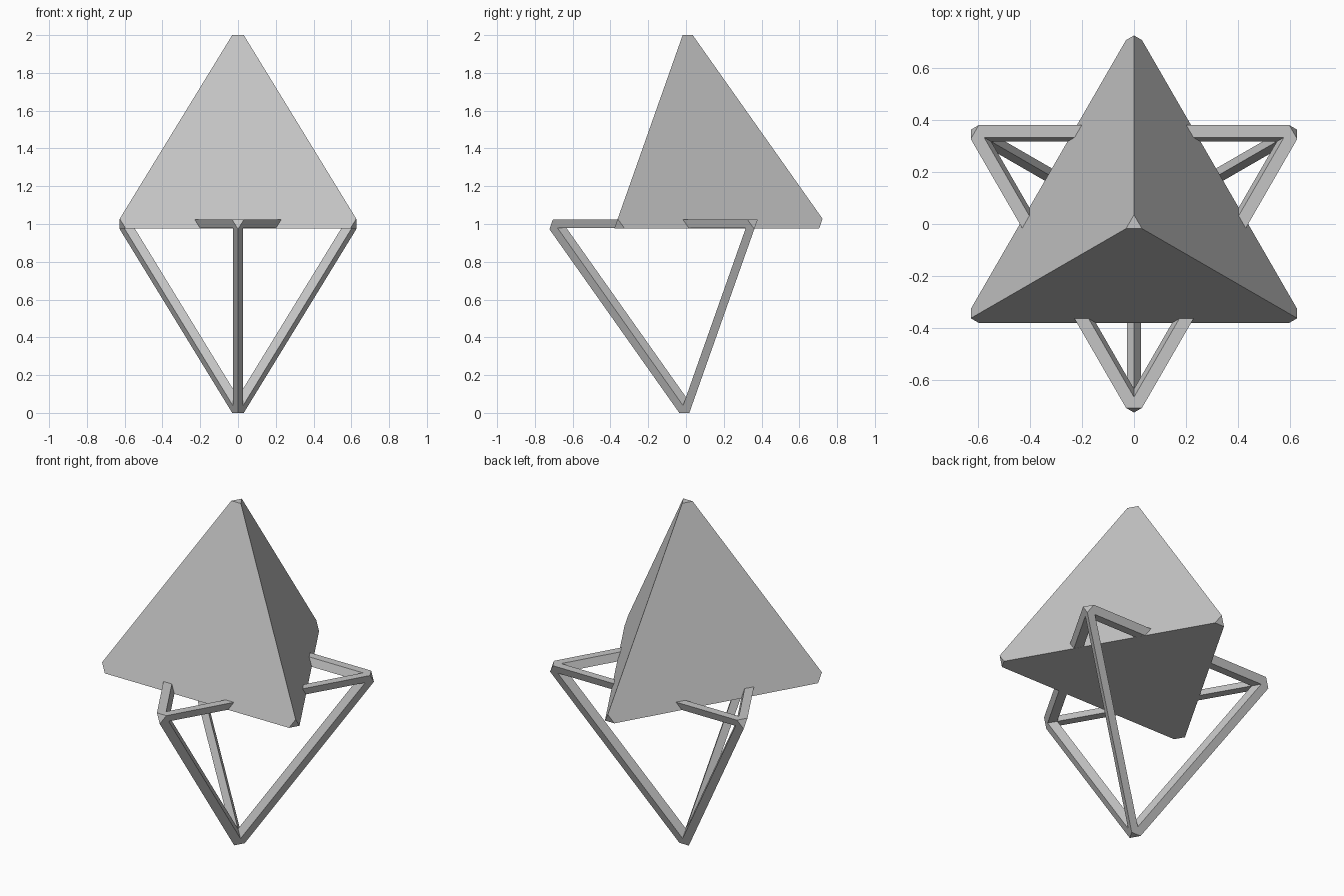
import bpy, bmesh
from itertools import combinations, permutations
from math import sin, cos, pi, sqrt
from mathutils import Vector

if "Cube" in bpy.data.objects:
    bpy.data.objects.remove(bpy.data.objects["Cube"], do_unlink=True)

BASE_Z = 0.9775      # underside of the solid pyramid
TIP = 0.05           # height cut off each sharp corner
WALL = 0.0445        # thickness of the frame bars
HEIGHT = 2 + TIP - BASE_Z
RADIUS = HEIGHT / sqrt(2)
CUT, BAR = TIP / HEIGHT, WALL / HEIGHT

grey = bpy.data.materials.new("plain_grey")
grey.use_nodes = True
grey.diffuse_color = (0.56, 0.56, 0.56, 1)
grey.node_tree.nodes["Principled BSDF"].inputs["Base Color"].default_value = (0.56, 0.56, 0.56, 1)

# Sharp tetrahedron corners, and the same turned upside down
upper = [Vector((RADIUS * cos(pi / 2 + k * 2 * pi / 3),
                 RADIUS * sin(pi / 2 + k * 2 * pi / 3), BASE_Z)) for k in range(3)]
upper.append(Vector((0, 0, BASE_Z + HEIGHT)))
lower = [Vector((0, 0, 2)) - v for v in upper]


def finish(name, bm):
    bmesh.ops.recalc_face_normals(bm, faces=bm.faces)
    mesh = bpy.data.meshes.new(name)
    bm.to_mesh(mesh)
    bm.free()
    mesh.materials.append(grey)
    bpy.context.collection.objects.link(bpy.data.objects.new(name, mesh))


# Solid pyramid with blunted corners
bm = bmesh.new()
for i, j in permutations(range(4), 2):
    bm.verts.new(upper[i].lerp(upper[j], CUT))
bmesh.ops.convex_hull(bm, input=bm.verts)
bmesh.ops.dissolve_limit(bm, angle_limit=0.01, verts=bm.verts, edges=bm.edges)
finish("solid_pyramid", bm)

# Open frame pyramid: blunted tips, pierced outer faces and inner bar walls
bm = bmesh.new()
tip = {(i, j): bm.verts.new(lower[i].lerp(lower[j], CUT))
       for i, j in permutations(range(4), 2)}


def inset(i, others):
    """Point near corner i, moved one bar width towards each other corner."""
    return bm.verts.new(lower[i] + sum(((lower[k] - lower[i]) * BAR for k in others), Vector()))


inner = [inset(i, [k for k in range(4) if k != i]) for i in range(4)]
for i in range(4):
    bm.faces.new([tip[i, j] for j in range(4) if j != i])
for side in range(4):
    corners = [c for c in range(4) if c != side]
    hole = {i: inset(i, [k for k in corners if k != i]) for i in corners}
    for i, j in combinations(corners, 2):
        bm.faces.new([tip[i, j], tip[j, i], hole[j], hole[i]])
        bm.faces.new([hole[i], hole[j], inner[j], inner[i]])
    for i in corners:
        j, k = [c for c in corners if c != i]
        bm.faces.new([tip[i, j], tip[i, k], hole[i]])
finish("open_frame_pyramid", bm)
